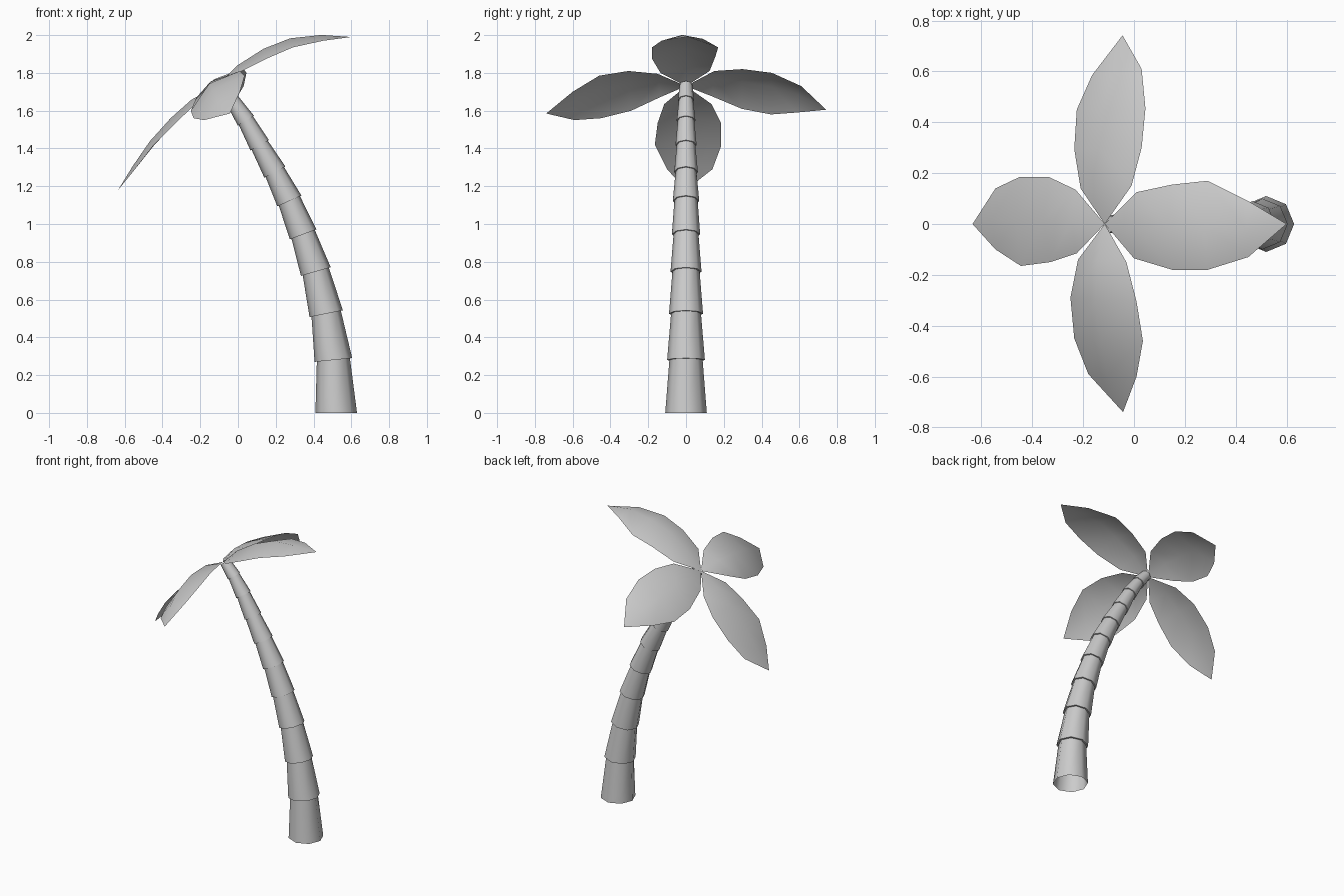
import bpy, bmesh, math
from mathutils import Vector

if "Cube" in bpy.data.objects:
    bpy.data.objects.remove(bpy.data.objects["Cube"])


def finish(name, bm, angle):
    bmesh.ops.recalc_face_normals(bm, faces=bm.faces)
    mesh = bpy.data.meshes.new(name)
    bm.to_mesh(mesh)
    bm.free()
    obj = bpy.data.objects.new(name, mesh)
    bpy.context.collection.objects.link(obj)
    bpy.ops.object.select_all(action='DESELECT')
    obj.select_set(True)
    bpy.context.view_layer.objects.active = obj
    bpy.ops.object.shade_smooth_by_angle(angle=math.radians(angle))
    return obj


# Trunk: curved path of (x, z, radius); every section tapers, then steps out at a lip
path = [(0.52, 0, 0.11), (0.505, 0.28, 0.10), (0.467, 0.525, 0.09),
        (0.412, 0.748, 0.082), (0.345, 0.945, 0.075), (0.272, 1.122, 0.070),
        (0.195, 1.275, 0.063), (0.115, 1.417, 0.056), (0.042, 1.547, 0.050),
        (-0.03, 1.655, 0.043), (-0.098, 1.735, 0.034)]
SIDES = 8


def build_trunk():
    bm = bmesh.new()

    def ring(i, r):
        x, z, _ = path[i]
        a, b = path[max(i - 1, 0)], path[min(i + 1, len(path) - 1)]
        t = Vector((0, 0, 1)) if i == 0 else Vector((b[0] - a[0], 0, b[1] - a[1])).normalized()
        u = Vector((t.z, 0, -t.x))
        verts = []
        for k in range(SIDES):
            ang = 2 * math.pi * k / SIDES
            p = Vector((x, 0, z)) + u * r * math.cos(ang)
            p.y += r * math.sin(ang)
            verts.append(bm.verts.new(p))
        return verts

    rings = []
    last = len(path) - 1
    for i, (_, _, r) in enumerate(path):
        if 0 < i < last:
            rings.append(ring(i, r * 0.88))   # narrow top of the section below
        rings.append(ring(i, r))              # wide foot of the section above
    for a, b in zip(rings, rings[1:]):
        for k in range(SIDES):
            n = (k + 1) % SIDES
            bm.faces.new((a[k], a[n], b[n], b[k]))
    bm.faces.new(rings[-1])
    finish("trunk", bm, 50)


# Fronds: thin blades lofted between two edges, with an arched midrib
BASE = (-0.115, 0, 1.73)


def build_frond(name, edge_a, edge_b, tip, lift, bulge):
    bm = bmesh.new()
    base, end = bm.verts.new(BASE), bm.verts.new(tip)
    lift = Vector(lift).normalized()
    rows = []
    for a, b, h in zip(edge_a, edge_b, bulge):
        a, b = Vector(a), Vector(b)
        rows.append([bm.verts.new(p) for p in (a, (a + b) / 2 + lift * h, b)])
    for k in (0, 1):
        bm.faces.new((base, rows[0][k], rows[0][k + 1]))
        for r, s in zip(rows, rows[1:]):
            bm.faces.new((r[k], s[k], s[k + 1], r[k + 1]))
        bm.faces.new((rows[-1][k], end, rows[-1][k + 1]))
    finish(name, bm, 60)


build_trunk()

build_frond("right_frond",
            [(0.01, 0.125, 1.81), (0.15, 0.155, 1.885), (0.29, 0.17, 1.935), (0.45, 0.09, 1.98)],
            [(0.00, -0.135, 1.80), (0.15, -0.18, 1.875), (0.29, -0.18, 1.935), (0.45, -0.13, 1.97)],
            (0.60, 0, 1.99), (-0.3, 0, 1), (0.035, 0.05, 0.05, 0.027))

build_frond("left_frond",
            [(-0.23, 0.135, 1.635), (-0.335, 0.185, 1.535), (-0.45, 0.185, 1.41), (-0.545, 0.14, 1.29)],
            [(-0.225, -0.115, 1.635), (-0.33, -0.15, 1.535), (-0.445, -0.165, 1.42), (-0.545, -0.10, 1.29)],
            (-0.635, 0, 1.18), (-0.6, 0, 0.7), (0.03, 0.035, 0.03, 0.02))

build_frond("front_frond",
            [(-0.03, -0.15, 1.795), (0.01, -0.305, 1.81), (0.035, -0.46, 1.785), (0.01, -0.60, 1.70)],
            [(-0.22, -0.14, 1.67), (-0.25, -0.29, 1.60), (-0.235, -0.45, 1.56), (-0.18, -0.59, 1.55)],
            (-0.043, -0.74, 1.585), (-0.64, 0, 0.77), (0.03, 0.05, 0.05, 0.03))

build_frond("back_frond",
            [(-0.01, 0.15, 1.81), (0.03, 0.30, 1.82), (0.045, 0.455, 1.80), (0.03, 0.61, 1.73)],
            [(-0.21, 0.14, 1.675), (-0.235, 0.295, 1.61), (-0.225, 0.45, 1.58), (-0.165, 0.585, 1.59)],
            (-0.045, 0.742, 1.605), (-0.64, 0, 0.77), (0.03, 0.05, 0.05, 0.03))
